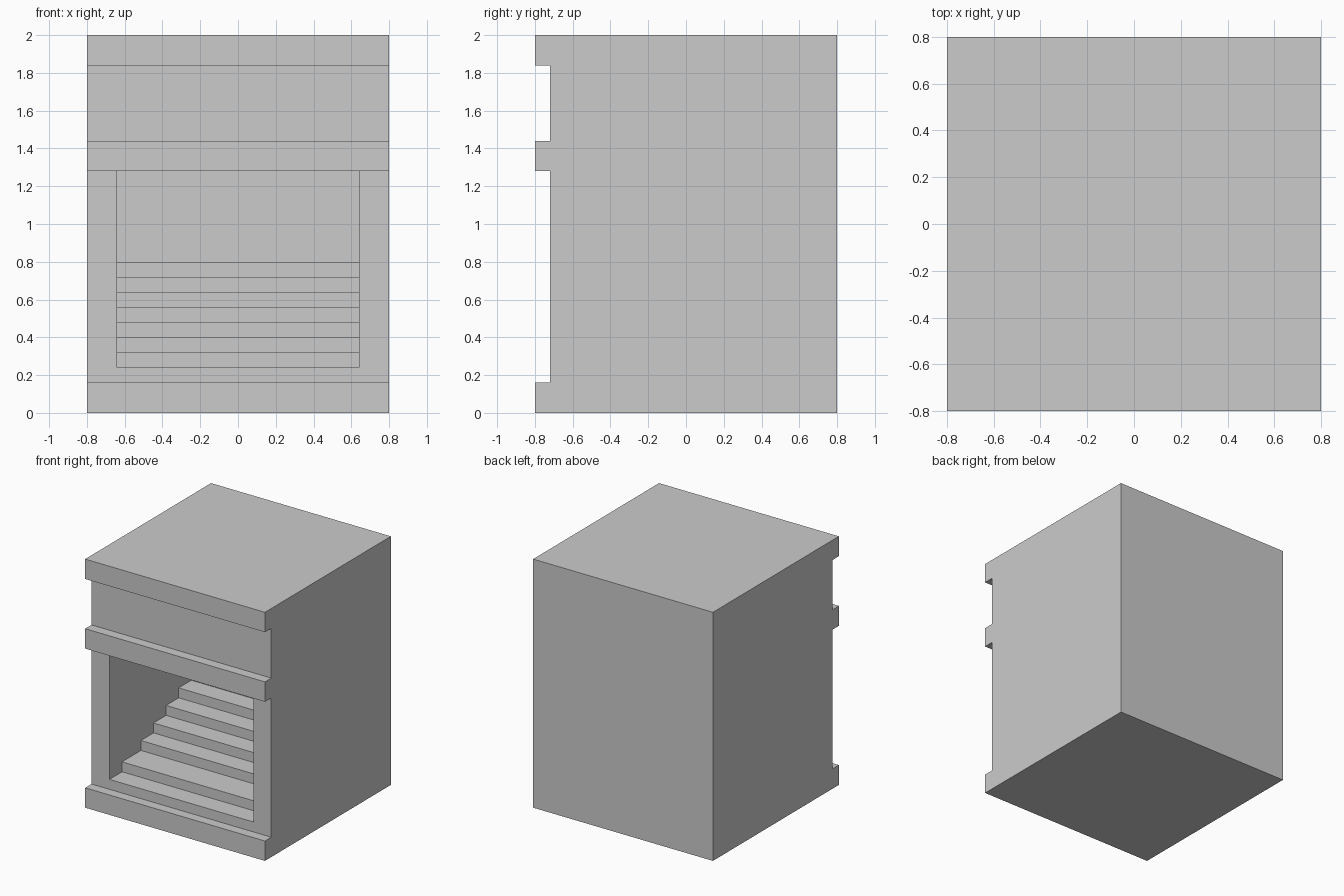
import bpy, bmesh

if "Cube" in bpy.data.objects:
    bpy.data.objects.remove(bpy.data.objects["Cube"])

U = 0.08  # the whole model sits on this grid step


def extrude_profile(name, profile, half_width):
    """Extrude a (y, z) outline, given in grid steps, symmetrically along x."""
    bm = bmesh.new()
    face = bm.faces.new([bm.verts.new((-half_width * U, y * U, z * U)) for y, z in profile])
    ext = bmesh.ops.extrude_face_region(bm, geom=[face])
    moved = [g for g in ext["geom"] if isinstance(g, bmesh.types.BMVert)]
    bmesh.ops.translate(bm, verts=moved, vec=(2 * half_width * U, 0, 0))
    bmesh.ops.recalc_face_normals(bm, faces=bm.faces[:])
    mesh = bpy.data.meshes.new(name)
    bm.to_mesh(mesh)
    bm.free()
    obj = bpy.data.objects.new(name, mesh)
    bpy.context.collection.objects.link(obj)
    return obj


# Block with plinth, middle band and cornice standing proud of the front
FRONT, RECESS, BACK = -10, -9, 10
outline = [(BACK, 25), (BACK, 0)]
for low, high in ((0, 2), (16, 18), (23, 25)):
    if low > 0:
        outline.append((RECESS, low))
    outline.append((FRONT, low))
    outline.append((FRONT, high))
    if high < 25:
        outline.append((RECESS, high))
block = extrude_profile("stairwell_block", outline, 10)

# Stairwell void: seven steps climbing to a back wall
z = 3
void = [(-9.5, 16), (-9.5, z)]
for y in (-7, -4, -2, 0, 2, 4, 6):
    void += [(y, z), (y, z + 1)]
    z += 1
void += [(8, z), (8, 16)]
cutter = extrude_profile("stairwell_cutter", void, 8)
cutter.hide_render = True
cutter.display_type = 'WIRE'

# Carve the stairwell out of the block
cut = block.modifiers.new("stairwell", 'BOOLEAN')
cut.operation = 'DIFFERENCE'
cut.solver = 'EXACT'
cut.object = cutter
